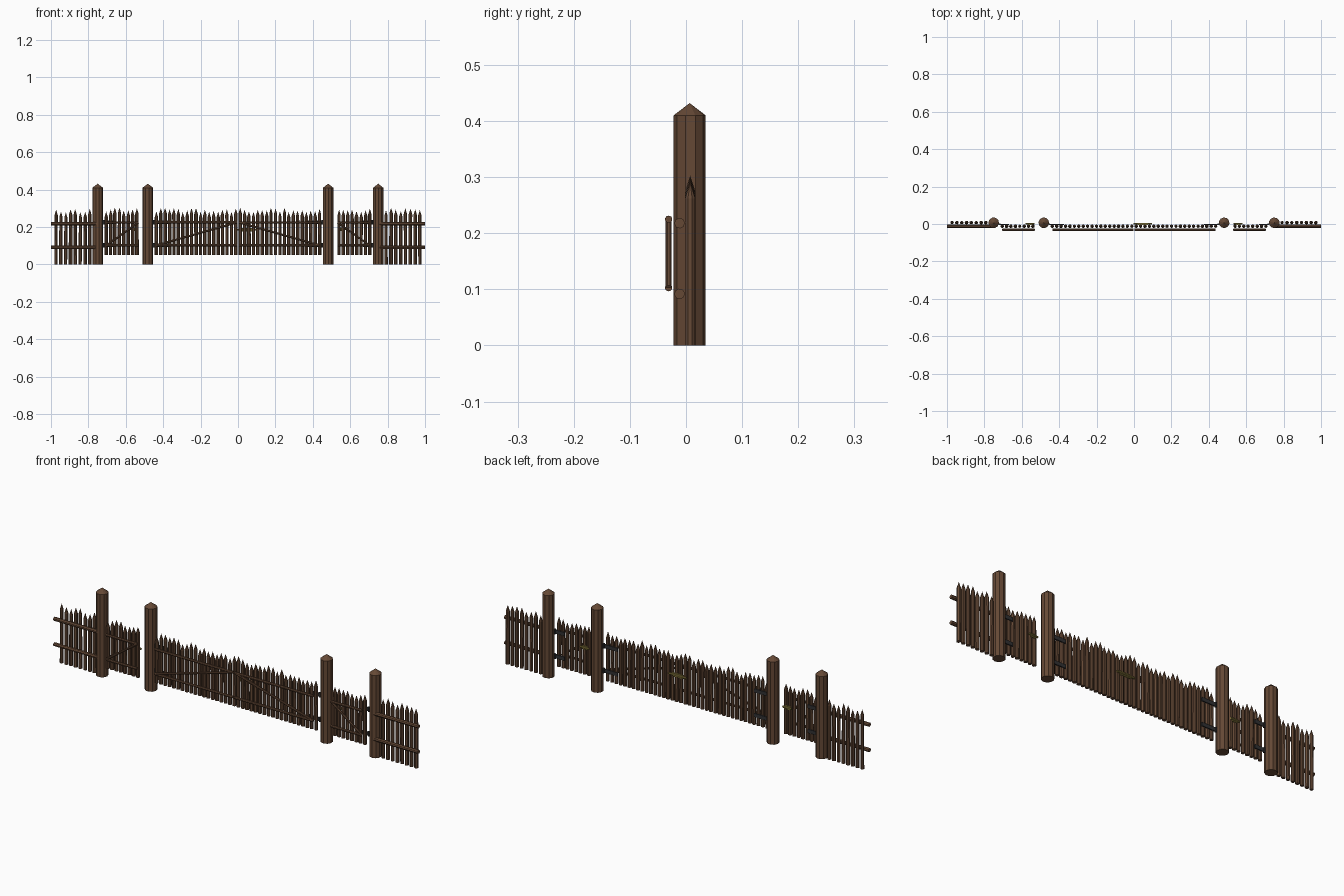
import bpy
import bmesh
import random
from mathutils import Vector, Matrix

random.seed(4)

cube = bpy.data.objects.get("Cube")
if cube:
    bpy.data.objects.remove(cube, do_unlink=True)


def material(name, rgb):
    mat = bpy.data.materials.new(name)
    mat.use_nodes = True
    color = (*rgb, 1.0)
    mat.diffuse_color = color
    mat.node_tree.nodes["Principled BSDF"].inputs["Base Color"].default_value = color
    return mat


WOOD = material("brown wood", (0.13, 0.066, 0.036))
IRON = material("dark iron", (0.03, 0.03, 0.032))
BRASS = material("aged brass", (0.27, 0.21, 0.05))


def finish(bm, name, mat):
    bmesh.ops.recalc_face_normals(bm, faces=bm.faces)
    mesh = bpy.data.meshes.new(name)
    bm.to_mesh(mesh)
    bm.free()
    mesh.materials.append(mat)
    obj = bpy.data.objects.new(name, mesh)
    bpy.context.collection.objects.link(obj)
    return obj


def add_log(bm, start, end, radius, sides, tip=0.0):
    """Faceted log between two points, with an optional pointed end."""
    start, end = Vector(start), Vector(end)
    axis = (end - start).normalized()
    turn = axis.to_track_quat('Z', 'Y').to_matrix().to_4x4()
    twist = Matrix.Rotation(random.uniform(0, 0.4), 4, 'Z')
    length = (end - start).length
    place = Matrix.Translation((start + end) / 2) @ turn @ twist
    made = bmesh.ops.create_cone(bm, cap_ends=True, segments=sides, radius1=radius,
                                 radius2=radius, depth=length, matrix=place)
    if tip:
        # Raise the middle of the top cap into a point
        cap = max({f for v in made["verts"] for f in v.link_faces},
                  key=lambda f: f.calc_center_median().dot(axis))
        apex = bmesh.ops.poke(bm, faces=[cap])["verts"][0]
        apex.co += axis * tip


def add_box(bm, low, high):
    low, high = Vector(low), Vector(high)
    place = Matrix.Translation((low + high) / 2) @ Matrix.Diagonal((*(high - low), 1))
    bmesh.ops.create_cube(bm, size=1, matrix=place)


def pickets(name, x0, x1, count, y, bottom):
    bm = bmesh.new()
    for i in range(count):
        x = x0 + (x1 - x0) * i / (count - 1)
        top = random.uniform(0.25, 0.275)
        lean = random.uniform(-0.001, 0.001)
        add_log(bm, (x, y, bottom), (x + lean, y, top), random.uniform(0.0088, 0.0098), 8, 0.03)
    finish(bm, name, WOOD)


def logs(name, paths, radius):
    bm = bmesh.new()
    for start, end in paths:
        add_log(bm, start, end, radius, 8)
    finish(bm, name, WOOD)


RAIL_Y = -0.031
PICKET_Y = -0.012
LOW, HIGH = 0.103, 0.225


def gate(name, s, near, far, count, rail_near, rail_far):
    """Gate leaf: near and far are distances from the middle of the model."""
    pickets(name + "_pickets", s * near, s * far, count, PICKET_Y, 0.052)
    logs(name + "_rails", [((s * rail_near, RAIL_Y, z), (s * rail_far, RAIL_Y, z))
                           for z in (LOW, HIGH)], 0.0065)
    logs(name + "_brace", [((s * rail_near, RAIL_Y, HIGH), (s * rail_far, RAIL_Y, LOW))], 0.0055)


def hinges(name, s, inner, outer, pin):
    bm = bmesh.new()
    for z in (LOW, HIGH):
        add_box(bm, (min(s * inner, s * outer), -0.005, z - 0.009),
                (max(s * inner, s * outer), 0.001, z + 0.009))
        add_log(bm, (s * pin, -0.001, z - 0.012), (s * pin, -0.001, z + 0.012), 0.005, 8)
    finish(bm, name, IRON)


def latch(name, x0, x1, z):
    bm = bmesh.new()
    inset = (x1 - x0) * 0.2
    add_box(bm, (x0 + inset, -0.005, z - 0.009), (x1 - inset, 0.001, z + 0.009))
    add_log(bm, (x0, 0.001, z), (x1, 0.001, z), 0.005, 8)
    finish(bm, name, BRASS)


for s, side in ((1, "left"), (-1, "right")):
    # Large round posts with pointed tops
    for label, x in (("inner", 0.482), ("outer", 0.75)):
        bm = bmesh.new()
        add_log(bm, (s * x, 0.0065, 0), (s * x, 0.0065, 0.41), 0.0287, 10, 0.022)
        finish(bm, f"{side}_{label}_post", WOOD)

    # Fixed fence at the ends
    pickets(f"{side}_fence_pickets", s * 0.792, s * 0.973, 8, 0.0075, 0)
    logs(f"{side}_fence_rails", [((s * 0.75, -0.0115, z), (s * 1.0, -0.0115, z))
                                 for z in (0.092, 0.218)], 0.0095)

    # Main gate leaf and side gate
    gate(f"{side}_main_gate", s, 0.0115, 0.437, 19, 0.004, 0.435)
    gate(f"{side}_side_gate", s, 0.54, 0.705, 8, 0.532, 0.702)

    # Ironwork on the back
    hinges(f"{side}_main_hinges", s, 0.375, 0.455, 0.452)
    hinges(f"{side}_side_hinges", s, 0.667, 0.722, 0.719)
    ends = sorted((s * 0.532, s * 0.58))
    latch(f"{side}_side_latch", ends[0], ends[1], 0.188)

# Bolt joining the two main leaves
latch("main_latch", -0.002, 0.095, 0.186)
